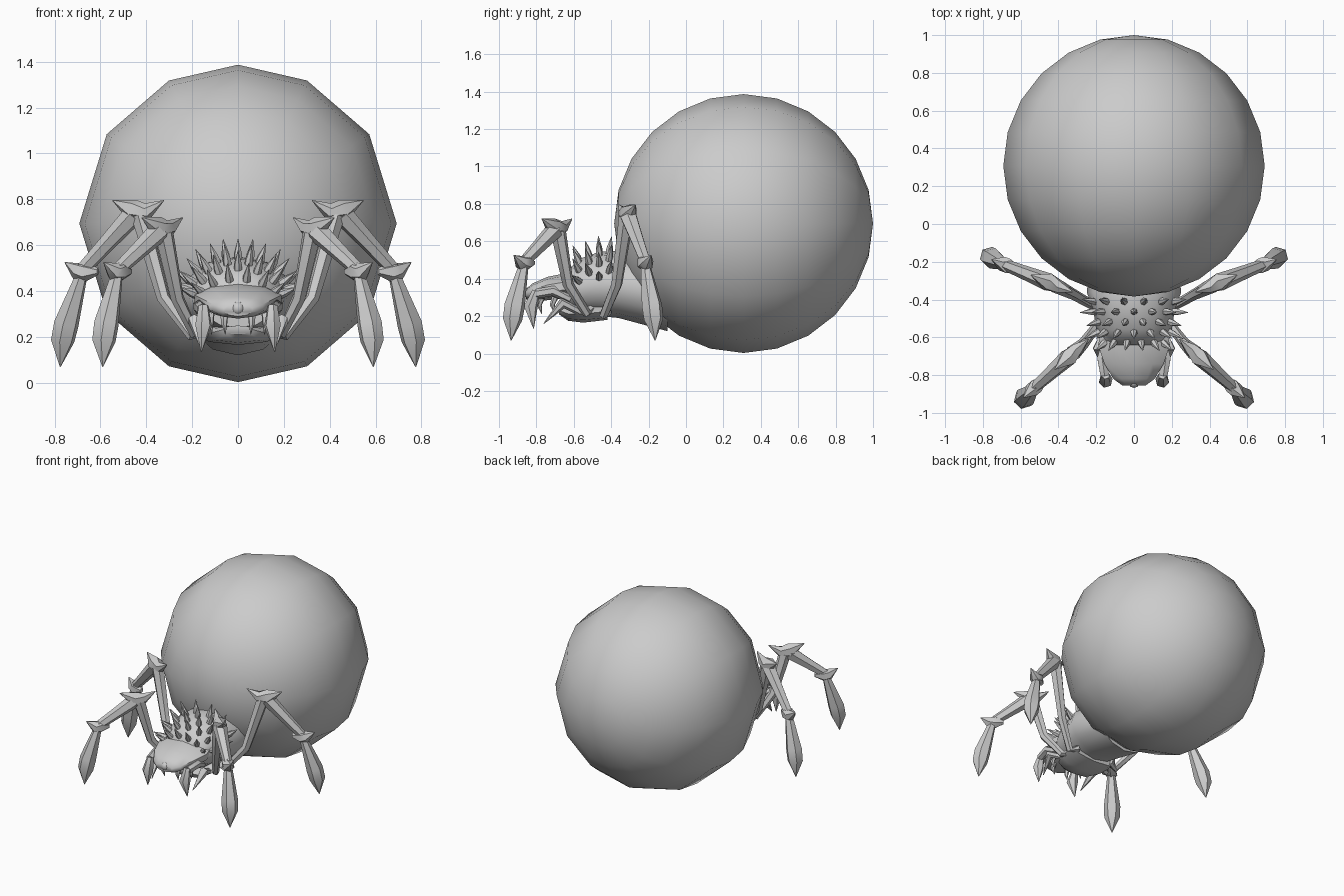
import bpy, bmesh, math
from mathutils import Vector

if "Cube" in bpy.data.objects:
    bpy.data.objects.remove(bpy.data.objects["Cube"])

grey = bpy.data.materials.new("shell grey")
grey.diffuse_color = (0.6, 0.6, 0.6, 1)
grey.use_nodes = True
grey.node_tree.nodes["Principled BSDF"].inputs["Base Color"].default_value = grey.diffuse_color
UP = Vector((0, 0, 1))


def finish(bm, name, mirror=False, angle=50):
    bmesh.ops.recalc_face_normals(bm, faces=bm.faces)
    me = bpy.data.meshes.new(name)
    bm.to_mesh(me)
    bm.free()
    ob = bpy.data.objects.new(name, me)
    bpy.context.collection.objects.link(ob)
    me.materials.append(grey)
    if mirror:
        m = ob.modifiers.new("mirror", 'MIRROR')
        m.use_mirror_merge = False
    bpy.ops.object.select_all(action='DESELECT')
    ob.select_set(True)
    bpy.context.view_layer.objects.active = ob
    bpy.ops.object.shade_smooth_by_angle(angle=math.radians(angle))
    return ob


def skin(bm, rings):
    """Bridge rings of equal size and cap both ends."""
    vs = [[bm.verts.new(p) for p in r] for r in rings]
    n = len(vs[0])
    for a, b in zip(vs, vs[1:]):
        for i in range(n):
            j = (i + 1) % n
            bm.faces.new((a[i], a[j], b[j], b[i]))
    bm.faces.new(vs[0])
    bm.faces.new(vs[-1])


def limb(bm, points, radii, sides=6):
    """Tapered tube through points."""
    pts = [Vector(p) for p in points]
    rings = []
    for i, p in enumerate(pts):
        t = (pts[min(i + 1, len(pts) - 1)] - pts[max(i - 1, 0)]).normalized()
        ref = Vector((0.3, 1, 0)) if abs(t.y) < 0.8 else Vector((1, 0, 0))
        u = t.cross(ref).normalized()
        w = t.cross(u)
        rings.append([p + radii[i] * (u * math.cos(a) + w * math.sin(a))
                      for a in (math.tau * k / sides for k in range(sides))])
    skin(bm, rings)


def loft(bm, sections, sides=12):
    """Elliptical rings along y from (y, half width, top, bottom)."""
    skin(bm, [[(hw * math.sin(a), y, (t + b) / 2 + (t - b) / 2 * math.cos(a))
               for a in (math.tau * k / sides for k in range(sides))]
              for y, hw, t, b in sections])


# Abdomen: ball with its poles along y, coarse around the axis
bm = bmesh.new()
R, cy, cz = 0.692, 0.308, 0.695
rings = []
for i in range(1, 12):
    lat = math.pi * i / 12
    ring = []
    for k in range(12):
        a = math.tau * k / 12
        a -= 0.085 * math.sin(2 * a)
        r = R * math.sin(lat)
        ring.append((r * math.sin(a), cy - R * math.cos(lat), cz + r * math.cos(a)))
    rings.append(ring)
skin(bm, rings)
for f in [f for f in bm.faces if len(f.verts) == 12]:
    s = -1 if f.calc_center_median().y < cy else 1
    c = bmesh.ops.poke(bm, faces=[f])
    c["verts"][0].co = (0, cy + s * R, cz)
finish(bm, "abdomen")

# Thorax and waist
thorax = [(-0.10, 0.22, 0.50, 0.12), (-0.36, 0.25, 0.55, 0.19), (-0.46, 0.215, 0.545, 0.20),
          (-0.56, 0.20, 0.51, 0.21), (-0.64, 0.16, 0.44, 0.24)]
bm = bmesh.new()
loft(bm, thorax)
finish(bm, "thorax")

# Head plate
bm = bmesh.new()
loft(bm, [(-0.56, 0.18, 0.44, 0.30), (-0.64, 0.20, 0.43, 0.295), (-0.74, 0.165, 0.41, 0.285),
          (-0.82, 0.115, 0.375, 0.28), (-0.855, 0.065, 0.345, 0.29)], 10)
finish(bm, "head")

# Lower jaw
bm = bmesh.new()
loft(bm, [(-0.42, 0.19, 0.27, 0.18), (-0.55, 0.18, 0.26, 0.165),
          (-0.63, 0.14, 0.25, 0.175), (-0.68, 0.07, 0.25, 0.21)], 8)
finish(bm, "lower_jaw")

# Nose bump
bm = bmesh.new()
bmesh.ops.create_uvsphere(bm, u_segments=10, v_segments=6, radius=0.03)
bmesh.ops.translate(bm, verts=bm.verts, vec=(0, -0.838, 0.325))
finish(bm, "nose")

# Back spikes, in staggered rows over the thorax
bm = bmesh.new()
for row in range(5):
    y = -0.41 - 0.054 * row
    for p, q in zip(thorax, thorax[1:]):
        if q[0] <= y <= p[0]:
            f = (y - p[0]) / (q[0] - p[0])
            hw, top, bot = (p[k] + (q[k] - p[k]) * f for k in (1, 2, 3))
    h, mid = (top - bot) / 2, (top + bot) / 2
    step = 26
    start = 0 if row % 2 else step / 2
    for k in range(-4, 4):
        deg = start + step * k
        if abs(deg) > 80:
            continue
        a = math.radians(deg)
        base = Vector((hw * math.sin(a), y, mid + h * math.cos(a)))
        d = Vector((math.sin(a) / hw, 0, math.cos(a) / h)).normalized()
        d = (d + Vector((0, (y + 0.45) * 4, 0.15))).normalized()
        limb(bm, [base + d * e for e in (-0.015, 0.02, 0.085)], (0.019, 0.018, 0.001))
    # the last spike closes the symmetric even rows
finish(bm, "back_spikes")

# Fangs and feelers beside the mouth
bm = bmesh.new()
for x, y in ((0.06, -0.77), (0.12, -0.70)):
    limb(bm, [(x, y, 0.30), (x, y - 0.015, 0.26), (x - 0.005, y, 0.21)], (0.018, 0.014, 0.001))
finish(bm, "fangs", True)
bm = bmesh.new()
limb(bm, [(0.15, -0.62, 0.29), (0.17, -0.71, 0.335), (0.155, -0.80, 0.32)], (0.02, 0.028, 0.026))
limb(bm, [(0.15, -0.80, 0.335), (0.15, -0.83, 0.25), (0.16, -0.815, 0.135)], (0.022, 0.038, 0.002))
limb(bm, [(0.15, -0.56, 0.22), (0.19, -0.66, 0.27), (0.165, -0.76, 0.16)], (0.02, 0.03, 0.002))
finish(bm, "feelers", True)


def leg(name, hip, bend, knee, ankle, tip):
    """Thigh, spiked knee, shank, spiked ankle and blade-like foot."""
    hip, bend, knee, ankle, tip = map(Vector, (hip, bend, knee, ankle, tip))
    out = ankle - knee
    out.z = 0
    out.normalize()
    root = hip + Vector((-0.06, 0.02, 0.02))
    bm = bmesh.new()
    limb(bm, [root, hip, bend, knee - out * 0.01 - UP * 0.02], (0.025, 0.024, 0.03, 0.042))
    limb(bm, [knee - out * 0.12 + UP * 0.045, knee - out * 0.045, knee + out * 0.025,
              knee + out * 0.12 + UP * 0.045], (0.002, 0.035, 0.05, 0.002))
    start = knee + out * 0.02 - UP * 0.015
    limb(bm, [start, start.lerp(ankle, 0.5), ankle], (0.048, 0.038, 0.03))
    limb(bm, [ankle - out * 0.08, ankle - out * 0.02, ankle + out * 0.015,
              ankle + out * 0.075 + UP * 0.04], (0.015, 0.045, 0.04, 0.002))
    limb(bm, [ankle - UP * 0.025, ankle.lerp(tip, 0.55) + out * 0.015,
              ankle.lerp(tip, 0.73) + out * 0.015, tip], (0.028, 0.056, 0.053, 0.002))
    finish(bm, name, True)


leg("front_leg", (0.19, -0.53, 0.215), (0.265, -0.63, 0.37), (0.33, -0.69, 0.675),
    (0.53, -0.87, 0.485), (0.59, -0.935, 0.07))
leg("rear_leg", (0.20, -0.44, 0.205), (0.325, -0.37, 0.37), (0.435, -0.315, 0.75),
    (0.685, -0.215, 0.485), (0.775, -0.165, 0.07))
